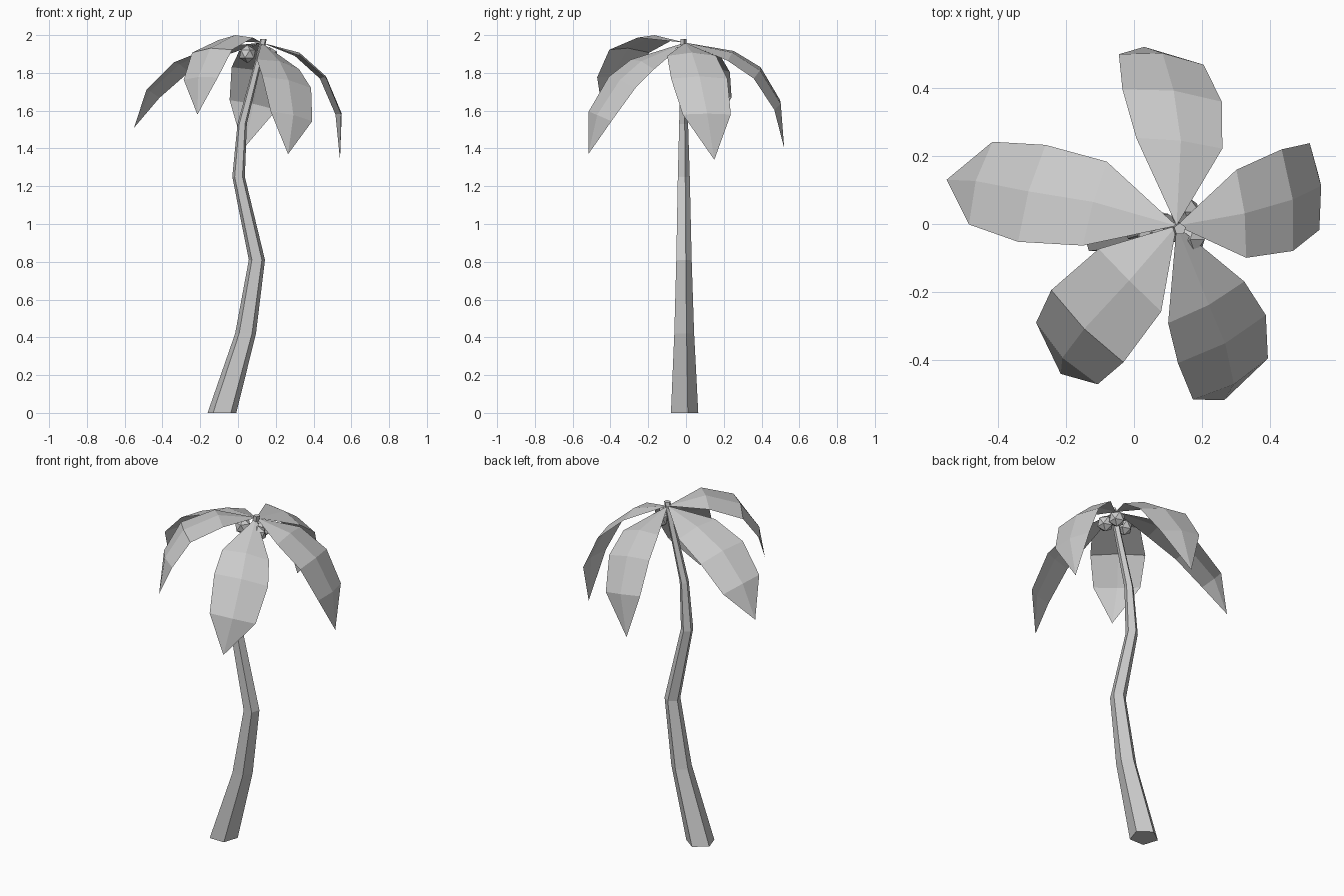
import bpy
import bmesh
from math import cos, sin, radians
from mathutils import Vector

default = bpy.data.objects.get("Cube")
if default:
    bpy.data.objects.remove(default, do_unlink=True)

grey = bpy.data.materials.new("plain_grey")
grey.use_nodes = True
tone = (0.6, 0.6, 0.6, 1)
grey.diffuse_color = tone
grey.node_tree.nodes["Principled BSDF"].inputs["Base Color"].default_value = tone


def finish(bm, name):
    """Turn a bmesh into a flat shaded grey object."""
    mesh = bpy.data.meshes.new(name)
    bm.to_mesh(mesh)
    bm.free()
    mesh.materials.append(grey)
    obj = bpy.data.objects.new(name, mesh)
    bpy.context.collection.objects.link(obj)
    return obj


def build_trunk(stations, sides=5):
    """Loft pentagon rings (x, z, radius) into a bent tapering trunk."""
    bm = bmesh.new()
    rings = []
    for x, z, r in stations:
        angles = [radians(90 + 360 * i / sides) for i in range(sides)]
        rings.append([bm.verts.new((x + r * cos(a), r * sin(a) - 0.015, z))
                      for a in angles])
    for low, high in zip(rings, rings[1:]):
        for i in range(sides):
            j = (i + 1) % sides
            bm.faces.new((low[i], low[j], high[j], high[i]))
    bm.faces.new(rings[0][::-1])
    bm.faces.new(rings[-1])
    finish(bm, "trunk")


def build_frond(name, spine, across):
    """Drooping leaf: a point, three wide rows with a raised midrib, a tip."""
    bm = bmesh.new()
    across = Vector(across).normalized()
    points = [Vector(crown)] + [Vector(p) for p in spine]
    base = bm.verts.new(points[0])
    tip = bm.verts.new(points[-1])
    rows = []
    for i, half in enumerate(half_widths, start=1):
        along = points[i + 1] - points[i - 1]
        up = along.cross(across).normalized()
        if up.z < 0:
            up.negate()
        rows.append([bm.verts.new(points[i] + across * half * side
                                  + up * (rib_rise if side == 0 else 0))
                     for side in (-1, 0, 1)])
    for k in (0, 1):
        bm.faces.new((base, rows[0][k], rows[0][k + 1]))
        for near, far in zip(rows, rows[1:]):
            bm.faces.new((near[k], far[k], far[k + 1], near[k + 1]))
        bm.faces.new((rows[-1][k], tip, rows[-1][k + 1]))
    bm.normal_update()
    if sum(f.normal.z for f in bm.faces) < 0:
        bmesh.ops.reverse_faces(bm, faces=bm.faces[:])
    finish(bm, name)


def build_nut(name, centre):
    """Faceted round nut hanging below the crown."""
    bm = bmesh.new()
    bmesh.ops.create_icosphere(bm, subdivisions=1, radius=0.048)
    bmesh.ops.translate(bm, verts=bm.verts[:], vec=centre)
    finish(bm, name)


# Trunk
build_trunk([(-0.085, 0, 0.08), (0.04, 0.42, 0.058), (0.1, 0.81, 0.045),
             (0.003, 1.25, 0.035), (0.022, 1.53, 0.026),
             (0.105, 1.85, 0.02), (0.135, 1.98, 0.018)])

# Fronds
crown = (0.125, -0.005, 1.96)
half_widths = (0.13, 0.15, 0.128)
rib_rise = 0.02
build_frond("frond_right", [(-0.115, 0.06, 1.91), (-0.3, 0.09, 1.83),
                            (-0.45, 0.12, 1.69), (-0.55, 0.13, 1.51)],
            (0.27, 0.95, -0.17))
build_frond("frond_left", [(0.315, 0.03, 1.89), (0.45, 0.07, 1.77),
                           (0.53, 0.11, 1.58), (0.54, 0.15, 1.34)],
            (-0.11, 0.99, 0))
build_frond("frond_back", [(0.133, 0.237, 1.89), (0.112, 0.377, 1.8),
                           (0.08, 0.483, 1.63), (0.03, 0.52, 1.4)],
            (0.97, -0.12, -0.2))
build_frond("frond_front_left", [(0.212, -0.23, 1.845), (0.258, -0.338, 1.75),
                                 (0.283, -0.455, 1.57), (0.265, -0.517, 1.37)],
            (0.86, 0.47, -0.2))
build_frond("frond_front_right", [(-0.012, -0.165, 1.98), (-0.137, -0.3, 1.915),
                                  (-0.197, -0.38, 1.77), (-0.215, -0.44, 1.58)],
            (0.7, -0.7, 0.05))

# Nuts
build_nut("nut_right", (0.05, -0.025, 1.9))
build_nut("nut_back", (0.15, 0.035, 1.89))
build_nut("nut_left", (0.165, -0.045, 1.89))
